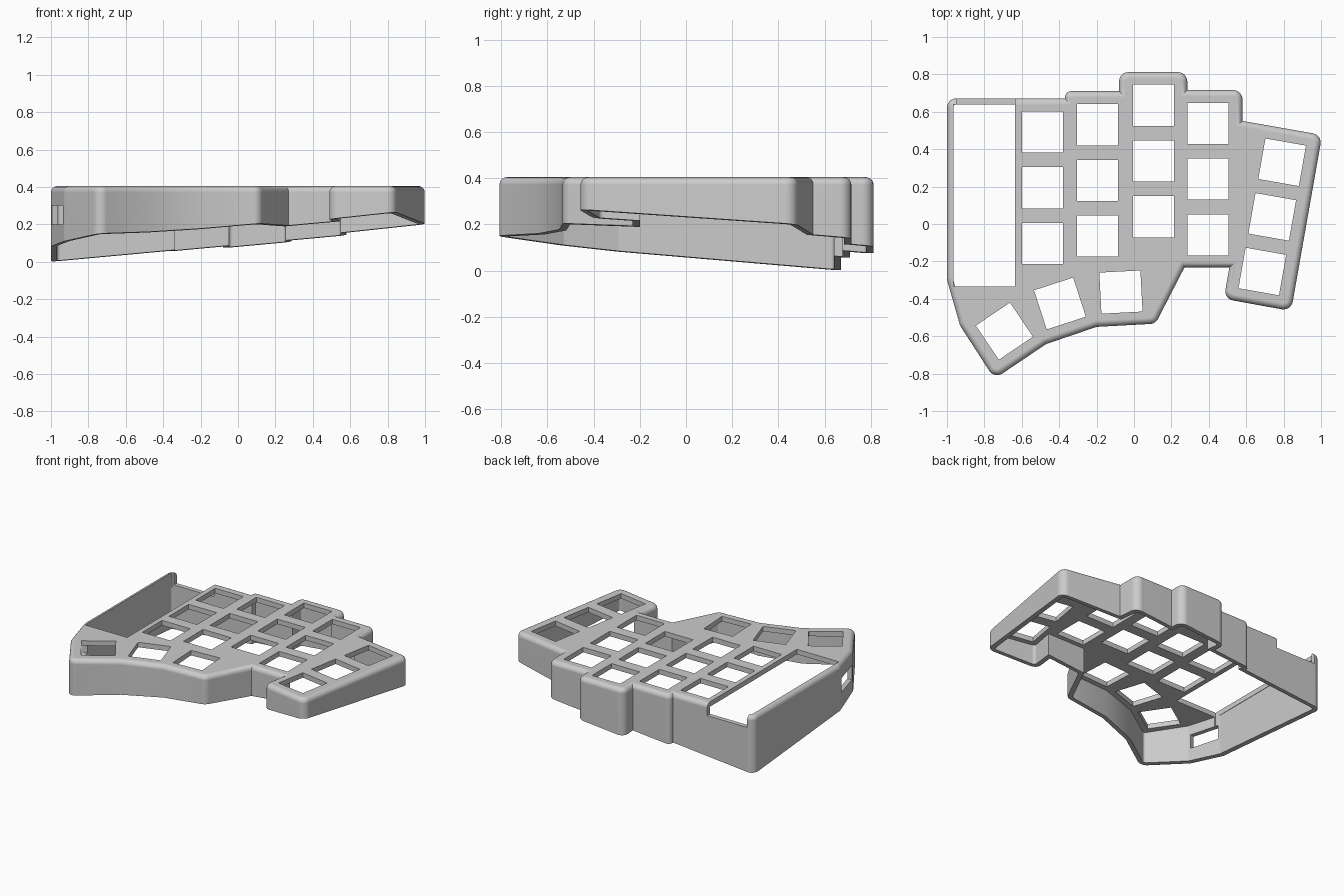
import bpy, bmesh, math
from mathutils import Vector, Matrix

if "Cube" in bpy.data.objects:
    bpy.data.objects.remove(bpy.data.objects["Cube"])

TOP, WALL, PLATE, FILLET, CORNER, KEY = 0.405, 0.032, 0.035, 0.033, 0.05, 0.22

grey = bpy.data.materials.new("case grey")
grey.use_nodes = True
grey.diffuse_color = (0.6, 0.6, 0.6, 1)
grey.node_tree.nodes["Principled BSDF"].inputs["Base Color"].default_value = (0.6, 0.6, 0.6, 1)

# Case outline, counter-clockwise from the back right-hand corner
outline = [Vector(p) for p in (
    (-1, .672), (-1, -.297), (-.93, -.543), (-.746, -.828), (-.47, -.642),
    (-.2, -.55), (.115, -.533), (.27, -.232), (.51, -.232), (.48, -.4),
    (.84, -.465), (1.006, .476), (.58, .551), (.58, .716), (.285, .716),
    (.285, .812), (-.08, .812), (-.08, .71), (-.37, .71), (-.37, .672))]


def round_corners(pts, radius, steps=6):
    """Replace each convex corner by an arc; keep concave corners sharp."""
    out = []
    for i, p in enumerate(pts):
        a, b = pts[i - 1] - p, pts[(i + 1) % len(pts)] - p
        u, v = -a.normalized(), b.normalized()
        turn = math.atan2(u.x * v.y - u.y * v.x, u.dot(v))
        if turn <= 0:
            out.append(p)
            continue
        k = math.tan(turn / 2)
        r = min(radius, 0.9 * min(a.length, b.length) / k)
        start = p - u * r * k
        centre = start + Vector((-u.y, u.x)) * r
        for s in range(steps + 1):
            out.append(centre + Matrix.Rotation(turn * s / steps, 2) @ (start - centre))
    return out


def inset(pts, d):
    """Move every side of the outline inwards by d."""
    out = []
    for i, p in enumerate(pts):
        u = (p - pts[i - 1]).normalized()
        v = (pts[(i + 1) % len(pts)] - p).normalized()
        n, m = Vector((-u.y, u.x)), Vector((-v.y, v.x))
        out.append(p + (n + m) * d / (1 + n.dot(m)))
    return out


def finish(name, bm):
    bmesh.ops.recalc_face_normals(bm, faces=bm.faces)
    mesh = bpy.data.meshes.new(name)
    bm.to_mesh(mesh)
    bm.free()
    ob = bpy.data.objects.new(name, mesh)
    bpy.context.collection.objects.link(ob)
    return ob


def loft(name, rings):
    """Closed solid through a stack of matching rings."""
    bm = bmesh.new()
    rows = [[bm.verts.new(p) for p in ring] for ring in rings]
    n = len(rows[0])
    for low, high in zip(rows, rows[1:]):
        for i in range(n):
            j = (i + 1) % n
            bm.faces.new((low[i], low[j], high[j], high[i]))
    bm.faces.new(rows[0][::-1])
    bm.faces.new(rows[-1])
    return finish(name, bm)


def boxes(name, items):
    """Boxes given as centre, size and turn about z."""
    bm = bmesh.new()
    for centre, size, angle in items:
        mat = (Matrix.Translation(centre) @ Matrix.Rotation(angle, 4, 'Z')
               @ Matrix.Diagonal((*size, 1)))
        bmesh.ops.create_cube(bm, size=1, matrix=mat)
    return finish(name, bm)


def level(pts, z):
    return [(p.x, p.y, z) for p in pts]


# Outer body: sloping underside, filleted top edge
rounded = round_corners(outline, CORNER)
rings = [[(p.x, p.y, .092 * (p.x + 1) - .085 * (p.y - .672)) for p in rounded]]
for s in range(6):
    t = s / 5 * math.pi / 2
    rings.append(level(inset(rounded, FILLET * (1 - math.cos(t))),
                       TOP - FILLET * (1 - math.sin(t))))
case = loft("keyboard_case", rings)
case.data.materials.append(grey)

# Hollow underside
inner = inset(rounded, WALL)
cavity = loft("cavity_cutter", [level(inner, -1), level(inner, TOP - PLATE)])

# Key openings: straight columns, tilted outer column, fanned thumb keys
keys = []
for x, y in ((-.49, .492), (-.195, .531), (.105, .635), (.396, .538)):
    keys += [(x, y - .298 * row, 0) for row in range(3)]
keys += [(.792 - .053 * row, .33 - .292 * row, -10) for row in range(3)]
keys += [(-.07, -.364, 3), (-.396, -.425, 18), (-.693, -.573, 34)]
key_cutter = boxes("key_cutter", [
    ((x, y, TOP), (KEY, KEY, .2), math.radians(a)) for x, y, a in keys])

# Controller bay opening, lowered back wall and side port
bay = boxes("bay_cutter", [((-.8, .153, TOP), (.33, .974, .2), 0)])
notch = boxes("notch_cutter", [((-.793, .7, .42), (.314, .2, .2), 0)])
side = outline[2] - outline[1]
mid = (outline[1] + outline[2]) / 2
port = boxes("port_cutter", [((mid.x, mid.y, .25), (.21, .15, .1),
                              math.atan2(side.y, side.x))])

bpy.context.view_layer.objects.active = case
case.select_set(True)
for cutter in (cavity, key_cutter, bay, notch, port):
    cutter.hide_render = True
    mod = case.modifiers.new(cutter.name, 'BOOLEAN')
    mod.operation, mod.solver, mod.object = 'DIFFERENCE', 'EXACT', cutter
    bpy.ops.object.modifier_apply(modifier=mod.name)
    bpy.data.objects.remove(cutter)

# Smooth fillets with crisp cut edges
bpy.ops.object.shade_smooth_by_angle(angle=math.radians(30))
case.modifiers.new("even_shading", 'WEIGHTED_NORMAL').keep_sharp = True
